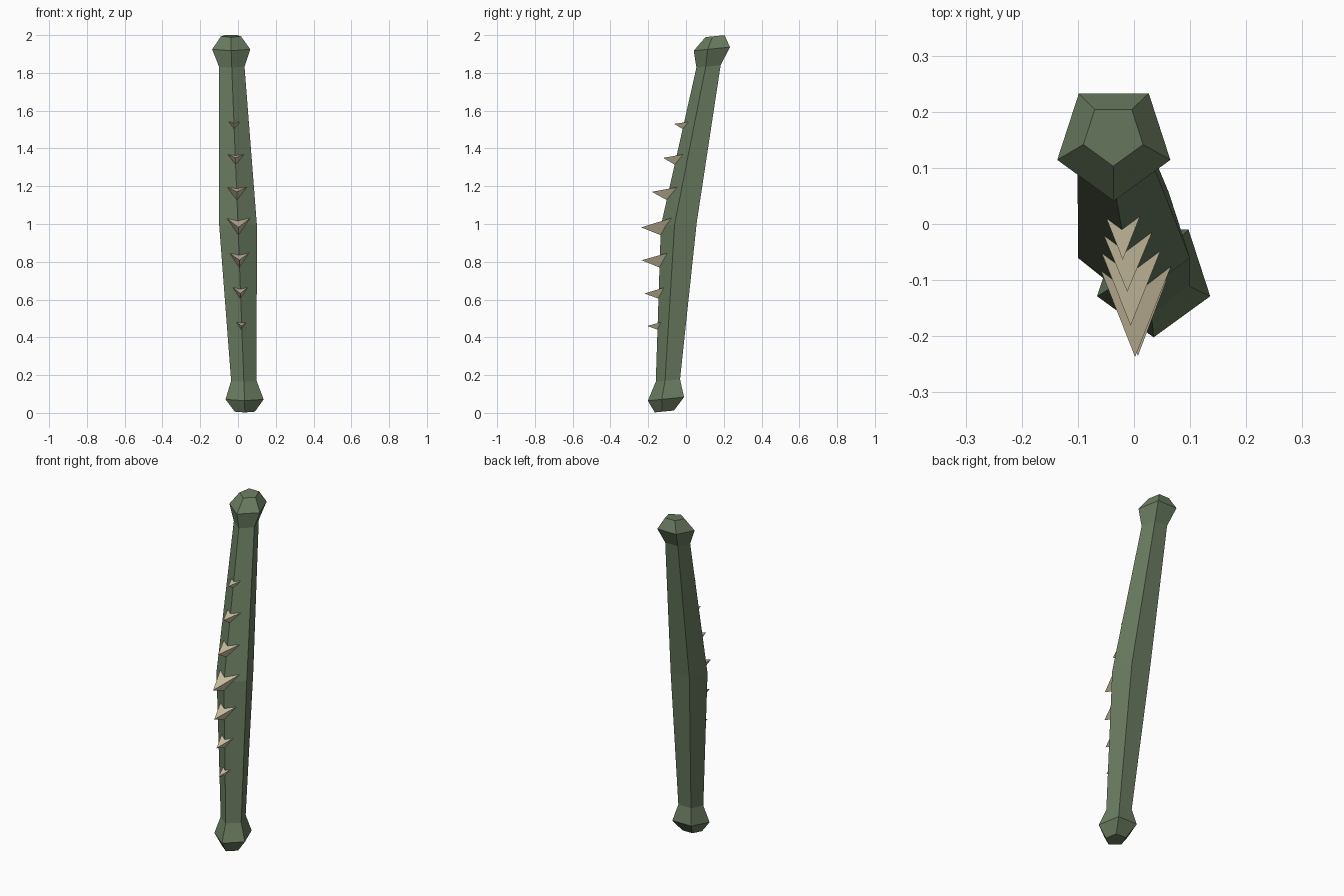
import bpy, bmesh, math

cube = bpy.data.objects.get("Cube")
if cube:
    bpy.data.objects.remove(cube, do_unlink=True)


def material(name, rgb):
    m = bpy.data.materials.new(name)
    m.use_nodes = True
    color = (*rgb, 1.0)
    m.diffuse_color = color
    bsdf = next(n for n in m.node_tree.nodes if n.type == "BSDF_PRINCIPLED")
    bsdf.inputs["Base Color"].default_value = color
    return m


def finish(bm, name, mat):
    bmesh.ops.recalc_face_normals(bm, faces=bm.faces)
    mesh = bpy.data.meshes.new(name)
    bm.to_mesh(mesh)
    bm.free()
    mesh.materials.append(mat)
    obj = bpy.data.objects.new(name, mesh)
    bpy.context.collection.objects.link(obj)
    return obj


green = material("moss green", (0.145, 0.20, 0.118))
bone = material("bone", (0.60, 0.53, 0.36))

# Five-sided bent shaft with a knob at each end: x, y, z, radius of each ring
SIDES = 5
TILT = 0.1
RINGS = [
    (0.036, -0.109, 0.008, 0.056),
    (0.035, -0.096, 0.075, 0.106),
    (0.031, -0.089, 0.172, 0.071),
    (0.0, -0.028, 1.0, 0.105),
    (-0.033, 0.126, 1.835, 0.071),
    (-0.036, 0.147, 1.928, 0.106),
    (-0.037, 0.159, 1.995, 0.056),
]
bm = bmesh.new()
loops = []
for x, y, z, r in RINGS:
    loop = []
    for i in range(SIDES):
        a = math.tau * i / SIDES - math.pi / 2
        dy = r * math.sin(a)
        loop.append(bm.verts.new((x + r * math.cos(a), y + dy, z + TILT * dy)))
    loops.append(loop)
for low, high in zip(loops, loops[1:]):
    for i in range(SIDES):
        j = (i + 1) % SIDES
        bm.faces.new((low[i], low[j], high[j], high[i]))
bm.faces.new(loops[0])
bm.faces.new(loops[-1])
finish(bm, "shaft", green)

# Three-sided thorns along the front ridge:
# tip x, tip y, tip z, base y, base top z, half width
THORNS = [
    (0.018, -0.205, 0.460, -0.125, 0.482, 0.028),
    (0.012, -0.220, 0.632, -0.118, 0.663, 0.038),
    (0.007, -0.235, 0.808, -0.103, 0.845, 0.050),
    (0.002, -0.237, 0.982, -0.083, 1.030, 0.061),
    (-0.006, -0.181, 1.170, -0.048, 1.195, 0.053),
    (-0.012, -0.121, 1.350, -0.020, 1.368, 0.042),
    (-0.020, -0.064, 1.530, 0.012, 1.541, 0.030),
]
for n, (x, y, z, base_y, top, half) in enumerate(THORNS, 1):
    bm = bmesh.new()
    drop = half * math.sqrt(3)
    tip = bm.verts.new((x, y, z))
    base = [bm.verts.new(p) for p in (
        (x - half, base_y, top),
        (x + half, base_y, top),
        (x, base_y - TILT * drop, top - drop))]
    # Sink the base a little further into the shaft
    for v in base:
        v.co = tip.co + (v.co - tip.co) * 1.06
    bm.faces.new(base)
    for i in range(3):
        bm.faces.new((base[i], base[(i + 1) % 3], tip))
    finish(bm, f"thorn_{n}", bone)
